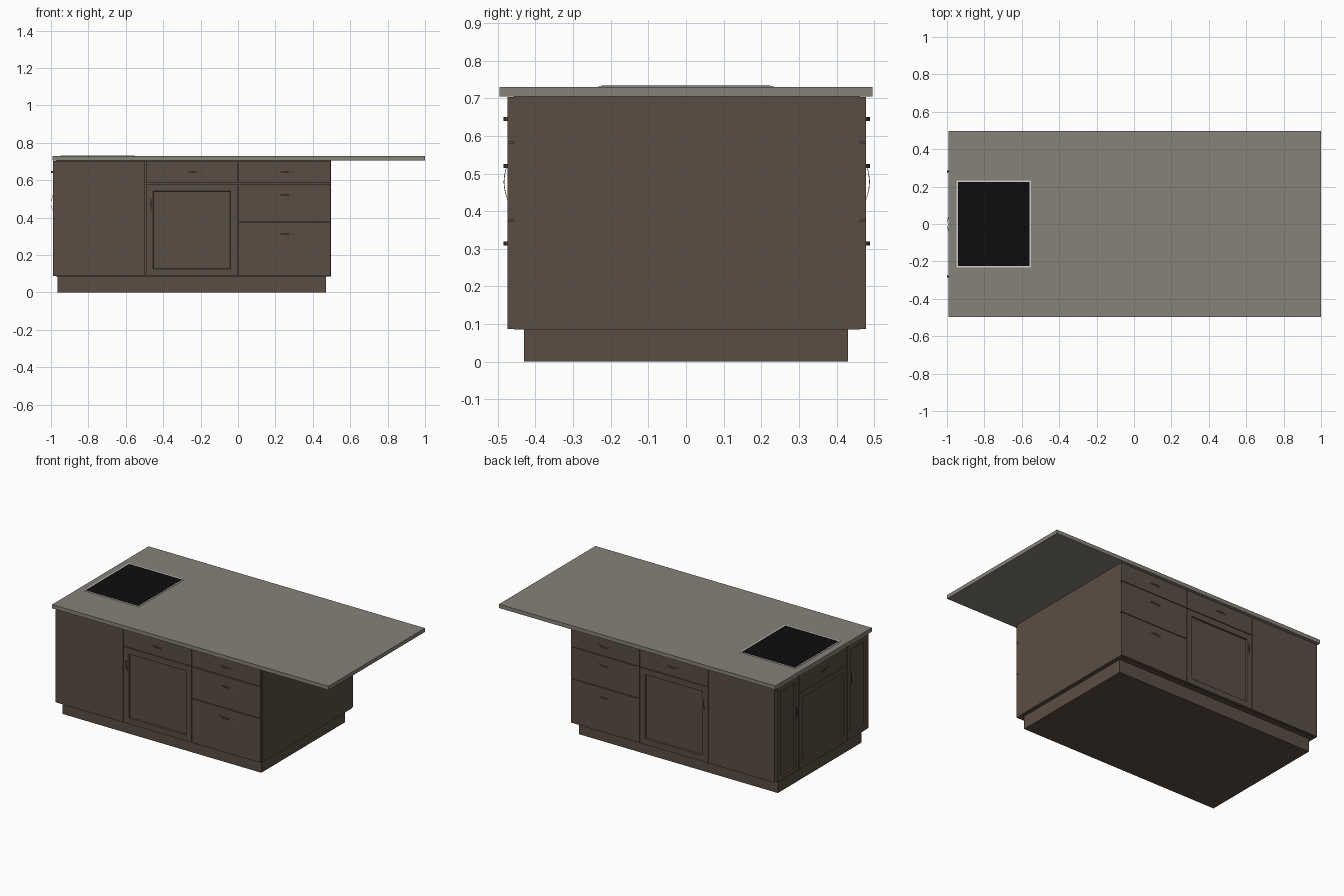
import bpy, bmesh, math

if "Cube" in bpy.data.objects:
    bpy.data.objects.remove(bpy.data.objects["Cube"])


def material(name, rgb):
    m = bpy.data.materials.new(name)
    m.diffuse_color = (*rgb, 1)
    m.use_nodes = True
    m.node_tree.nodes["Principled BSDF"].inputs["Base Color"].default_value = m.diffuse_color
    return m


BROWN = material("brown wood", (0.105, 0.075, 0.056))
STONE = material("grey stone", (0.235, 0.225, 0.19))
BLACK = material("black glass", (0.004, 0.004, 0.004))
STEEL = material("pale steel", (0.62, 0.62, 0.60))


def finish(bm, name, mat):
    bmesh.ops.recalc_face_normals(bm, faces=bm.faces[:])
    me = bpy.data.meshes.new(name)
    bm.to_mesh(me)
    bm.free()
    me.materials.append(mat)
    ob = bpy.data.objects.new(name, me)
    bpy.context.collection.objects.link(ob)
    return ob


def prism(bm, low, high):
    # closed solid between two matching loops
    a = [bm.verts.new(p) for p in low]
    b = [bm.verts.new(p) for p in high]
    n = len(a)
    bm.faces.new(a)
    front = bm.faces.new(b)
    for i in range(n):
        j = (i + 1) % n
        bm.faces.new((a[i], a[j], b[j], b[i]))
    return front


def box(name, x0, x1, y0, y1, z0, z1, mat):
    bm = bmesh.new()
    c = [(x0, y0), (x1, y0), (x1, y1), (x0, y1)]
    prism(bm, [(x, y, z0) for x, y in c], [(x, y, z1) for x, y in c])
    return finish(bm, name, mat)


# each cabinet face: maps (along, outward, up) to world space, plus front thickness
SIDES = {
    "front": (lambda u, d, z: (u, -0.457 - d, z), 0.017),
    "back": (lambda u, d, z: (u, 0.463 + d, z), 0.015),
    "left": (lambda u, d, z: (-0.974 - d, u, z), 0.014),
}


def panel(side, part, u0, u1, z0, z1, frame=0):
    # drawer front or door; a frame width gives a recessed centre panel
    at, t = SIDES[side]
    g = 0.002
    c = [(u0 + g, z0 + g), (u1 - g, z0 + g), (u1 - g, z1 - g), (u0 + g, z1 - g)]
    bm = bmesh.new()
    face = prism(bm, [at(u, 0, z) for u, z in c], [at(u, t, z) for u, z in c])
    bmesh.ops.recalc_face_normals(bm, faces=bm.faces[:])
    if frame:
        bmesh.ops.inset_region(bm, faces=[face], thickness=frame - g)
        bmesh.ops.inset_region(bm, faces=[face], thickness=0.004, depth=-0.008)
    finish(bm, f"{side}_{part}", BROWN)


def handle(side, part, u, z, upright=False):
    # shallow bow handle
    at, t = SIDES[side]
    half, w, n = 0.053, 0.005, 10
    prof = []
    for rise, shift, order in ((0.0115, 0, range(n + 1)), (0.0095, -0.002, range(n, -1, -1))):
        for i in order:
            k = -1 + 2 * i / n
            prof.append((k * (half + shift), t - 0.001 + rise * math.cos(k * math.pi / 2)))

    def loop(s):
        if upright:
            return [at(u + s, d, z + a) for a, d in prof]
        return [at(u + a, d, z + s) for a, d in prof]

    bm = bmesh.new()
    prism(bm, loop(-w), loop(w))
    ob = finish(bm, f"{side}_{part}_handle", BROWN)
    ob.data.polygons.foreach_set("use_smooth", [False] * len(ob.data.polygons))


# base and carcass
box("plinth", -0.964, 0.47, -0.431, 0.431, 0, 0.087, BROWN)
box("carcass", -0.974, 0.496, -0.457, 0.463, 0.085, 0.705, BROWN)

# long sides: blank panel, drawer over door, three drawers
LOW, MID, HIGH, TOP = 0.085, 0.375, 0.583, 0.705
for side in ("front", "back"):
    panel(side, "blank_panel", -0.974, -0.495, LOW, TOP)
    panel(side, "middle_drawer", -0.495, 0.0, HIGH, TOP)
    handle(side, "middle_drawer", -0.245, 0.645)
    panel(side, "door", -0.495, 0.0, LOW, HIGH, 0.056)
    handle(side, "door", -0.466, 0.478, True)
    for i, (z0, z1, hz) in enumerate(((LOW, MID, 0.314), (MID, HIGH, 0.52), (HIGH, TOP, 0.645))):
        panel(side, f"drawer_{i + 1}", 0.0, 0.496, z0, z1)
        handle(side, f"drawer_{i + 1}", 0.25, hz)

# left end: narrow doors either side of a drawer and door
panel("left", "narrow_door_a", -0.472, -0.25, LOW, TOP, 0.055)
panel("left", "narrow_door_b", 0.25, 0.476, LOW, TOP, 0.055)
for s, tag in ((-1, "a"), (1, "b")):
    handle("left", f"narrow_door_{tag}", s * 0.28, 0.478, True)
panel("left", "drawer", -0.25, 0.25, HIGH, TOP)
handle("left", "drawer", 0, 0.645)
panel("left", "wide_door", -0.25, 0.25, LOW, HIGH, 0.055)

# worktop with overhang, and hob
box("worktop", -0.992, 1.0, -0.496, 0.496, 0.705, 0.73, STONE)
box("hob_rim", -0.95, -0.552, -0.232, 0.232, 0.729, 0.7325, STEEL)
box("hob_glass", -0.942, -0.56, -0.224, 0.224, 0.7295, 0.7335, BLACK)
